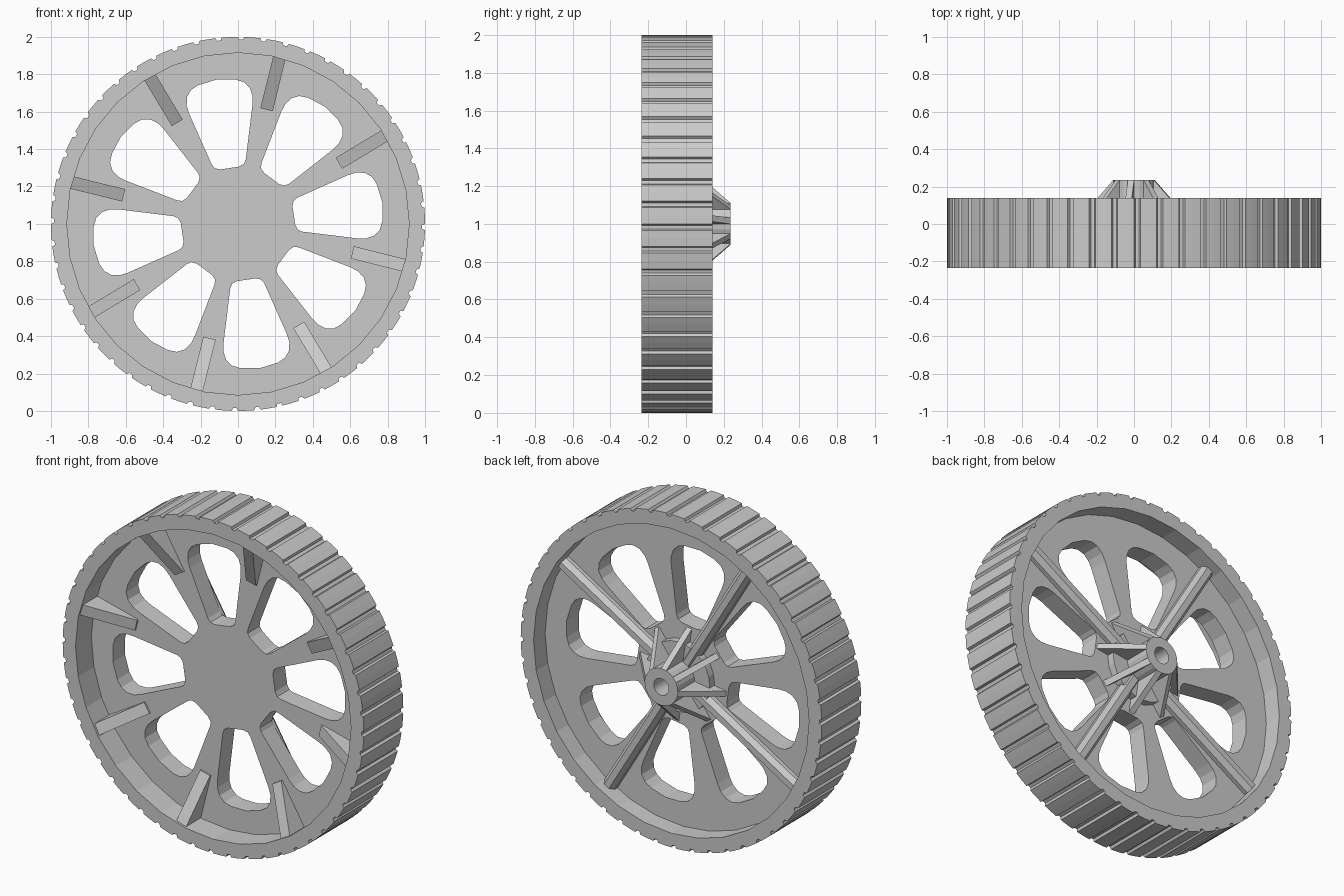
import bpy, bmesh
from math import sin, cos, pi, radians
from mathutils import Vector

if "Cube" in bpy.data.objects:
    bpy.data.objects.remove(bpy.data.objects["Cube"])

START = radians(31)      # angle of the first rib, seen from the front
STEP = pi / 4


def finish(name, bm):
    bmesh.ops.recalc_face_normals(bm, faces=bm.faces)
    me = bpy.data.meshes.new(name)
    bm.to_mesh(me)
    bm.free()
    ob = bpy.data.objects.new(name, me)
    bpy.context.collection.objects.link(ob)
    return ob


def place(r, t, y, a):
    # radial / tangential / axial coordinates to world
    return Vector((r * cos(a) - t * sin(a), y, 1 + r * sin(a) + t * cos(a)))


def circle(r, n):
    return [place(r, 0, 0, 2 * pi * i / n) for i in range(n)]


def plate(name, loops, y0, y1):
    # flat outline with holes, extruded along the axle
    bm = bmesh.new()
    for loop in loops:
        vs = [bm.verts.new((p.x, y0, p.z)) for p in loop]
        for i, v in enumerate(vs):
            bm.edges.new((vs[i - 1], v))
    bmesh.ops.triangle_fill(bm, edges=bm.edges[:], use_beauty=True, normal=(0, -1, 0))
    ext = bmesh.ops.extrude_face_region(bm, geom=bm.faces[:], use_keep_orig=True)
    for v in ext["geom"]:
        if isinstance(v, bmesh.types.BMVert):
            v.co.y = y1
    return finish(name, bm)


def radial(name, pts, angles):
    # convex block repeated around the axle
    bm = bmesh.new()
    for a in angles:
        vs = [bm.verts.new(place(*p, a)) for p in pts]
        bmesh.ops.convex_hull(bm, input=vs)
    return finish(name, bm)


# Rim with shallow tread grooves
GROOVES = 52
tread = []
for i in range(GROOVES):
    for f, r in ((0.0, 1.0), (0.36, 1.0), (0.72, 1.0), (0.78, 0.985), (0.94, 0.985)):
        tread.append(place(r, 0, 0, 2 * pi * (i + f) / GROOVES))
plate("rim", [tread, circle(0.915, 32)], -0.235, 0.14)

# Web with eight rounded openings
side = [(0.302, 0.05), (0.312, 0.078), (0.335, 0.092), (0.62, 0.171), (0.665, 0.178),
        (0.71, 0.17), (0.745, 0.143), (0.765, 0.1)]
opening = side + [(0.78, 0)] + [(r, -t) for r, t in reversed(side)]
mid = [START + STEP * (k + 0.5) for k in range(8)]
holes = [[place(r, t, 0, a) for r, t in opening] for a in mid]
plate("web", [circle(0.92, 32)] + holes, -0.085, 0.03)

# Hub tube and the wider boss at its foot
plate("hub_tube", [circle(0.11, 24), circle(0.05, 24)], 0.02, 0.235)
plate("hub_boss", [circle(0.21, 24), circle(0.05, 24)], 0.02, 0.075)

# Gussets sloping from the hub tube down to the web
W = 0.017
radial("hub_gussets", [(r, t, y) for t in (-W, W) for r, y in
                       ((0.09, 0.02), (0.09, 0.235), (0.11, 0.235), (0.29, 0.03), (0.29, 0.02))], mid)

# Four bevelled bars on the back of the web
bar = ((-0.04, 0.02), (-0.04, 0.055), (-0.018, 0.085), (0.018, 0.085), (0.04, 0.055), (0.04, 0.02))
radial("back_bars", [(r, t, y) for r in (0.1, 0.91) for t, y in bar],
       [START + pi / 2 * k for k in range(4)])

# Eight wedge ribs bracing the rim on the front
radial("front_ribs", [(r, t, y) for t in (-0.034, 0.034) for r, y in
                      ((0.63, -0.08), (0.63, -0.095), (0.918, -0.225), (0.918, -0.08))],
       [START + STEP * k for k in range(8)])
